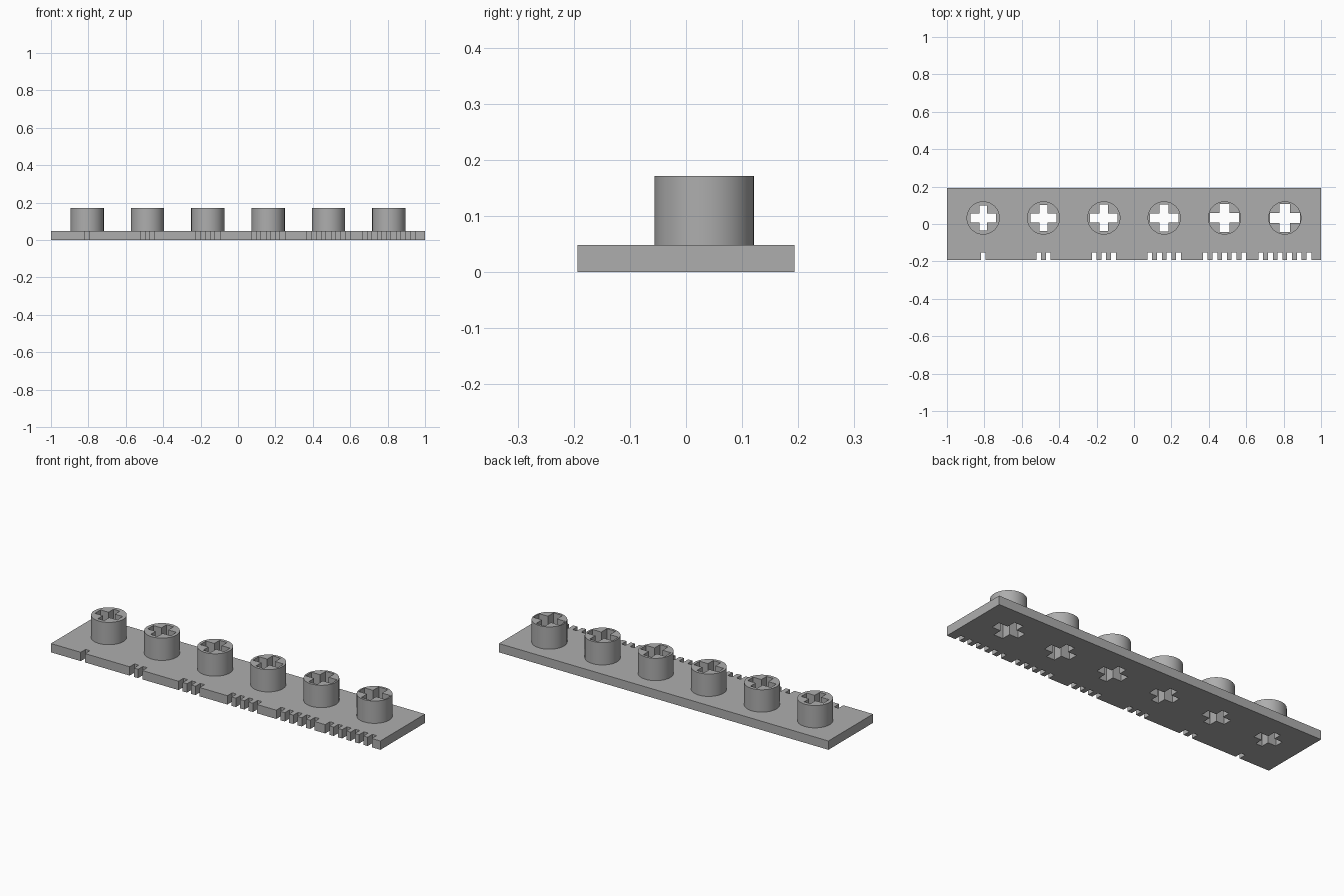
import bpy
import bmesh
import math

if "Cube" in bpy.data.objects:
    bpy.data.objects.remove(bpy.data.objects["Cube"], do_unlink=True)

MM = 1 / 31                 # scene units per millimetre
PITCH, POST_Y = 10, 1
LENGTH, DEPTH, THICK = 62, 12, 1.5
POST_R, TOP = 2.75, 5.3
NOTCH_W, NOTCH_D, NOTCH_STEP = 0.8, 1.3, 1.6

grey = bpy.data.materials.new("plain grey")
grey.use_nodes = True
colour = (0.42, 0.42, 0.42, 1)
grey.diffuse_color = colour
grey.node_tree.nodes["Principled BSDF"].inputs["Base Color"].default_value = colour


def prism(name, outline, z0, z1):
    """Extrude a closed outline, in millimetres, from z0 to z1."""
    bm = bmesh.new()
    face = bm.faces.new([bm.verts.new((x * MM, y * MM, z0 * MM)) for x, y in outline])
    up = bmesh.ops.extrude_face_region(bm, geom=[face])["geom"]
    moved = [v for v in up if isinstance(v, bmesh.types.BMVert)]
    bmesh.ops.translate(bm, verts=moved, vec=(0, 0, (z1 - z0) * MM))
    bmesh.ops.recalc_face_normals(bm, faces=bm.faces)
    mesh = bpy.data.meshes.new(name)
    bm.to_mesh(mesh)
    bm.free()
    mesh.materials.append(grey)
    obj = bpy.data.objects.new(name, mesh)
    bpy.context.collection.objects.link(obj)
    return obj


def select(obj):
    bpy.ops.object.select_all(action='DESELECT')
    obj.select_set(True)
    bpy.context.view_layer.objects.active = obj


def cut(obj, cutter):
    select(obj)
    mod = obj.modifiers.new("cross hole", 'BOOLEAN')
    mod.operation, mod.solver, mod.object = 'DIFFERENCE', 'EXACT', cutter
    bpy.ops.object.modifier_apply(modifier=mod.name)


def cross(cx, cy, half_x, half_y, arm_x, arm_y):
    """Outline of a plus sign; arm_x and arm_y are half widths of its arms."""
    quarter = [(half_x, arm_y), (arm_x, arm_y), (arm_x, half_y)]
    pts = []
    for sx, sy in ((1, 1), (-1, 1), (-1, -1), (1, -1)):
        corner = quarter if sx == sy else quarter[::-1]
        pts += [(cx + sx * x, cy + sy * y) for x, y in corner]
    return pts


centres = [(i - 2.5) * PITCH for i in range(6)]

# Base plate outline with one to six counting notches along the front edge
front, back = -DEPTH / 2, DEPTH / 2
outline = [(-LENGTH / 2, front)]
for i, cx in enumerate(centres):
    for k in range(i + 1):
        x = cx + (k - i / 2) * NOTCH_STEP
        a, b = x - NOTCH_W / 2, x + NOTCH_W / 2
        outline += [(a, front), (a, front + NOTCH_D), (b, front + NOTCH_D), (b, front)]
outline += [(LENGTH / 2, front), (LENGTH / 2, back), (-LENGTH / 2, back)]
plate = prism("base_plate", outline, 0, THICK)

# Round posts, each pierced by a slightly larger cross
for i, cx in enumerate(centres):
    t = i / 5
    circle = [(cx + POST_R * math.cos(a), POST_Y + POST_R * math.sin(a))
              for a in (math.tau * s / 64 for s in range(64))]
    post = prism(f"post_{i + 1}", circle, THICK, TOP)
    shape = cross(cx, POST_Y, 2.1 + 0.4 * t, 2.1 + 0.25 * t, 0.6 + 0.25 * t, 0.75 + 0.05 * t)
    cutter = prism("cross_cutter", shape, -1, TOP + 1)
    cut(plate, cutter)
    cut(post, cutter)
    bpy.data.objects.remove(cutter, do_unlink=True)
    select(post)
    bpy.ops.object.shade_smooth_by_angle(angle=math.radians(30))
